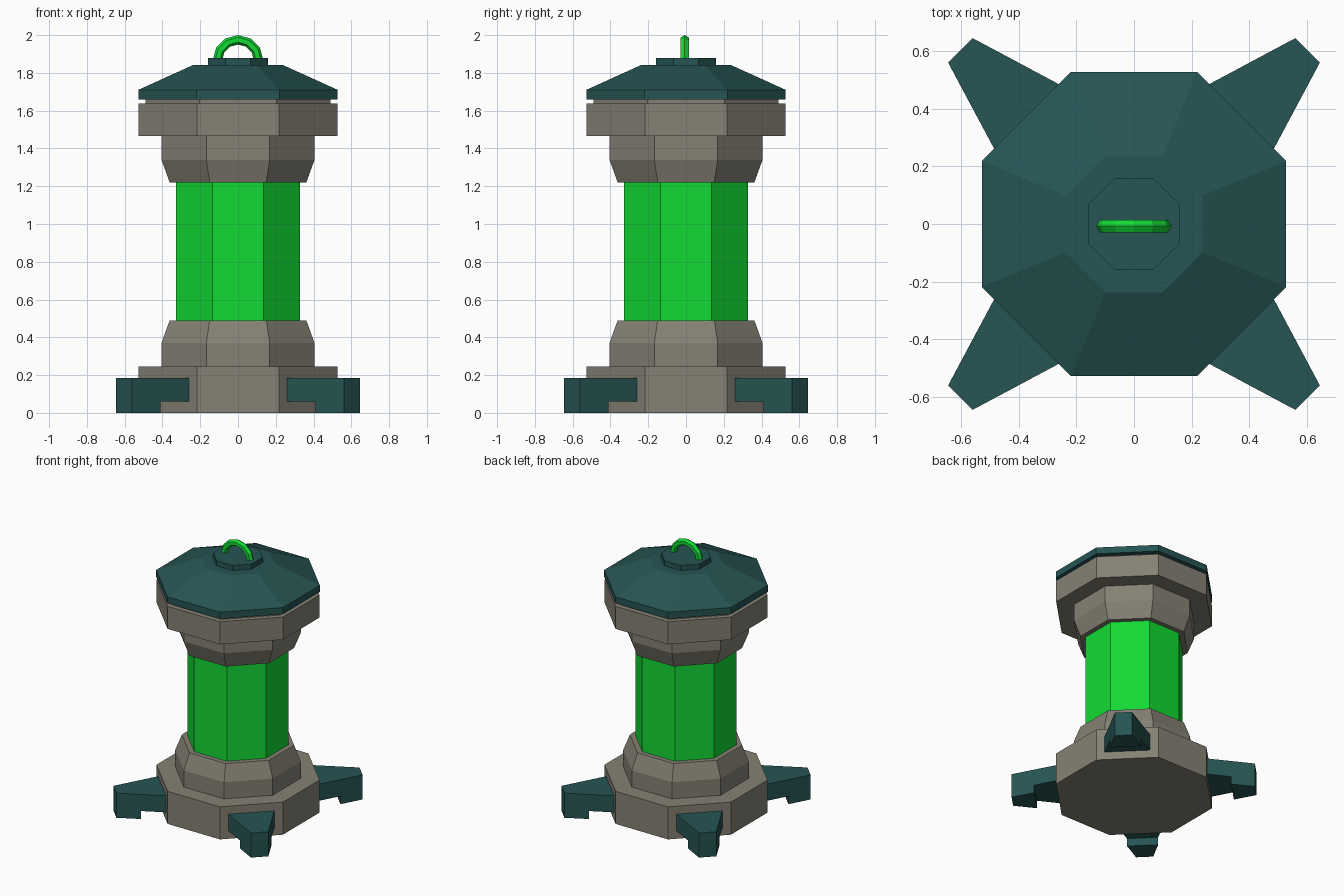
import bpy, bmesh, math
from mathutils import Vector

if "Cube" in bpy.data.objects:
    bpy.data.objects.remove(bpy.data.objects["Cube"])


def material(name, rgb):
    m = bpy.data.materials.new(name)
    m.diffuse_color = (*rgb, 1)
    m.use_nodes = True
    m.node_tree.nodes["Principled BSDF"].inputs["Base Color"].default_value = m.diffuse_color
    return m


STONE = material("warm grey stone", (0.235, 0.220, 0.175))
TEAL = material("dark teal metal", (0.019, 0.090, 0.087))
GREEN = material("bright green glass", (0.006, 0.70, 0.034))


def finish(bm, name, mat):
    bmesh.ops.recalc_face_normals(bm, faces=bm.faces)
    me = bpy.data.meshes.new(name)
    bm.to_mesh(me)
    bm.free()
    me.materials.append(mat)
    ob = bpy.data.objects.new(name, me)
    bpy.context.collection.objects.link(ob)
    return ob


def skin(bm, rings):
    """Bridge successive vertex rings and cap both ends."""
    vs = [[bm.verts.new(p) for p in r] for r in rings]
    n = len(vs[0])
    for a, b in zip(vs, vs[1:]):
        for i in range(n):
            j = (i + 1) % n
            bm.faces.new((a[i], a[j], b[j], b[i]))
    bm.faces.new(vs[0])
    bm.faces.new(vs[-1])


def octagon_part(name, mat, profile):
    """Stack of octagons; profile holds (half width across flats, height)."""
    rings = []
    for w, z in profile:
        r = w / math.cos(math.pi / 8)
        rings.append([(r * math.cos(math.pi / 8 + i * math.pi / 4),
                       r * math.sin(math.pi / 8 + i * math.pi / 4), z)
                      for i in range(8)])
    bm = bmesh.new()
    skin(bm, rings)
    return finish(bm, name, mat)


# Lantern body, bottom to top
octagon_part("base", STONE, [(0.526, 0), (0.526, 0.245), (0.405, 0.245),
                             (0.405, 0.37), (0.362, 0.49)])
octagon_part("glass_column", GREEN, [(0.327, 0.49), (0.327, 1.22)])
octagon_part("upper_collar", STONE, [(0.362, 1.22), (0.405, 1.34), (0.405, 1.467),
                                     (0.526, 1.467), (0.526, 1.637),
                                     (0.49, 1.637), (0.49, 1.66)])
octagon_part("roof", TEAL, [(0.528, 1.66), (0.528, 1.71), (0.237, 1.842)])
octagon_part("roof_cap", TEAL, [(0.16, 1.84), (0.16, 1.88)])

# Four diagonal feet: side profile (distance out, height), narrowing to the tip
foot_profile = [(0.50, 0.06), (0.69, 0.06), (0.69, 0), (0.852, 0),
                (0.852, 0.185), (0.50, 0.185)]
for k, label in enumerate(("back_right", "back_left", "front_left", "front_right")):
    ang = math.radians(45 + 90 * k)
    out = Vector((math.cos(ang), math.sin(ang), 0))
    side = Vector((-out.y, out.x, 0))
    rings = []
    for s in (-1, 1):
        rings.append([out * d + side * s * (0.06 + (0.852 - d) * 0.304)
                      + Vector((0, 0, z)) for d, z in foot_profile])
    bm = bmesh.new()
    skin(bm, rings)
    finish(bm, "foot_" + label, TEAL)

# Carrying loop: half ring with a hexagonal section
rings = []
for i in range(7):
    a = math.pi * i / 6
    ring = []
    for j in range(6):
        b = math.pi * j / 3
        r = 0.109 + 0.025 * math.cos(b)
        ring.append((r * math.cos(a), -0.007 + 0.025 * math.sin(b),
                     1.866 + r * math.sin(a)))
    rings.append(ring)
bm = bmesh.new()
skin(bm, rings)
finish(bm, "handle_loop", GREEN)
